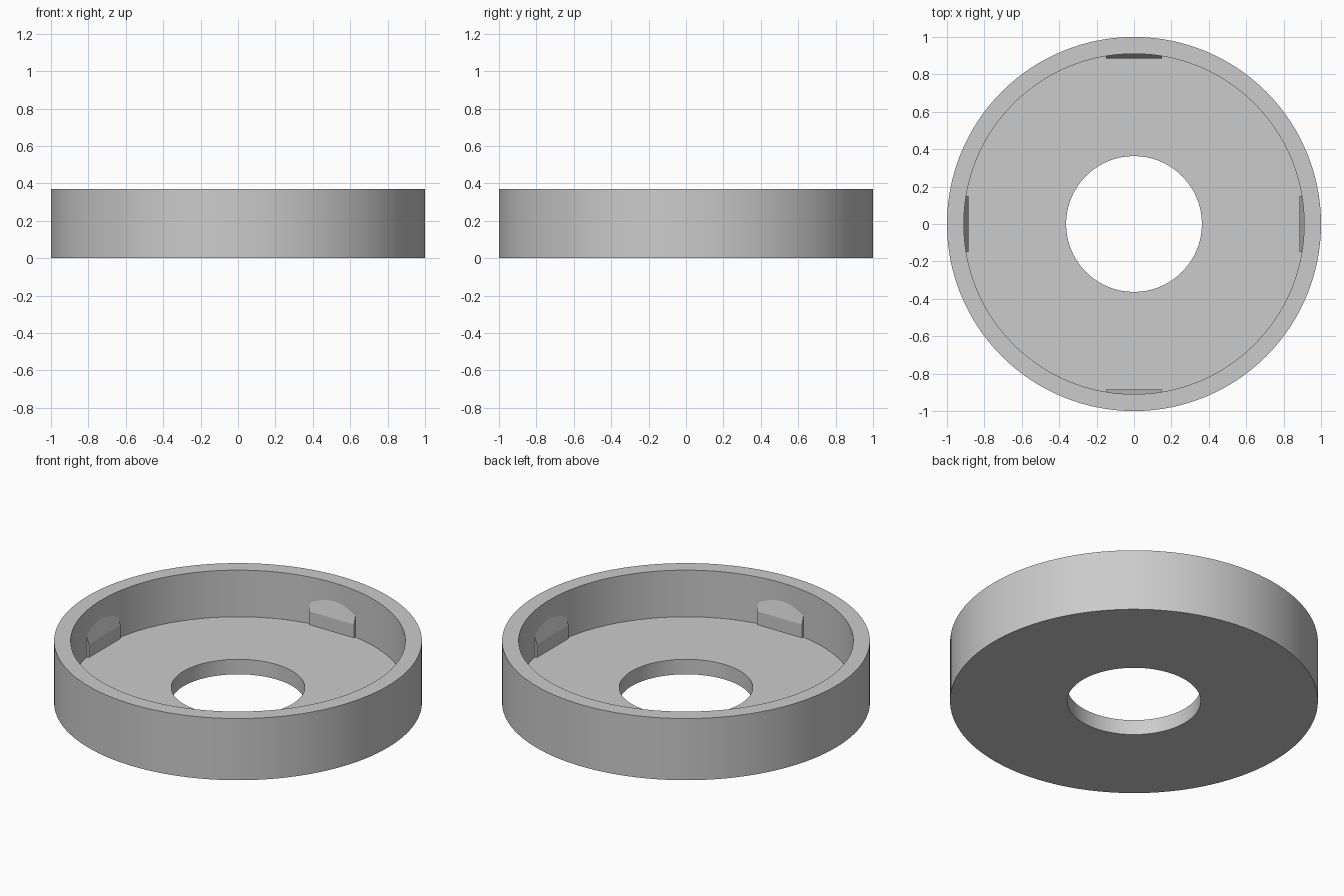
import bpy, bmesh, math
from mathutils import Matrix

if "Cube" in bpy.data.objects:
    bpy.data.objects.remove(bpy.data.objects["Cube"])

grey = bpy.data.materials.new("plain_grey")
grey.diffuse_color = (0.6, 0.6, 0.6, 1)
grey.use_nodes = True
grey.node_tree.nodes["Principled BSDF"].inputs["Base Color"].default_value = grey.diffuse_color


def make_object(name, bm):
    bmesh.ops.recalc_face_normals(bm, faces=bm.faces)
    mesh = bpy.data.meshes.new(name)
    bm.to_mesh(mesh)
    bm.free()
    mesh.materials.append(grey)
    obj = bpy.data.objects.new(name, mesh)
    bpy.context.collection.objects.link(obj)
    return obj


# Round cup with a central hole: closed (radius, height) profile spun about z
SEGMENTS = 128
profile = [(0.363, 0), (1, 0), (1, 0.37), (0.91, 0.37), (0.91, 0.09), (0.363, 0.09)]
bm = bmesh.new()
rings = []
for i in range(SEGMENTS):
    a = 2 * math.pi * i / SEGMENTS
    rings.append([bm.verts.new((r * math.cos(a), r * math.sin(a), z)) for r, z in profile])
for i in range(SEGMENTS):
    a, b = rings[i], rings[(i + 1) % SEGMENTS]
    for j in range(len(profile)):
        k = (j + 1) % len(profile)
        bm.faces.new((a[j], b[j], b[k], a[k]))
cup = make_object("cup", bm)
bpy.context.view_layer.objects.active = cup
cup.select_set(True)
bpy.ops.object.shade_smooth_by_angle(angle=math.radians(30))

# Four clip tabs: upright front, steep slope running up into the wall
tab_profile = [(0.885, 0.08), (0.885, 0.17), (0.92, 0.296), (0.92, 0.08)]
for n, side in enumerate(("right", "back", "left", "front")):
    bm = bmesh.new()
    ends = [[bm.verts.new((d, y, z)) for d, z in tab_profile] for y in (-0.15, 0.15)]
    bm.faces.new(ends[0])
    bm.faces.new(ends[1])
    for j in range(4):
        k = (j + 1) % 4
        bm.faces.new((ends[0][j], ends[0][k], ends[1][k], ends[1][j]))
    bm.transform(Matrix.Rotation(n * math.pi / 2, 4, 'Z'))
    make_object("clip_tab_" + side, bm)
